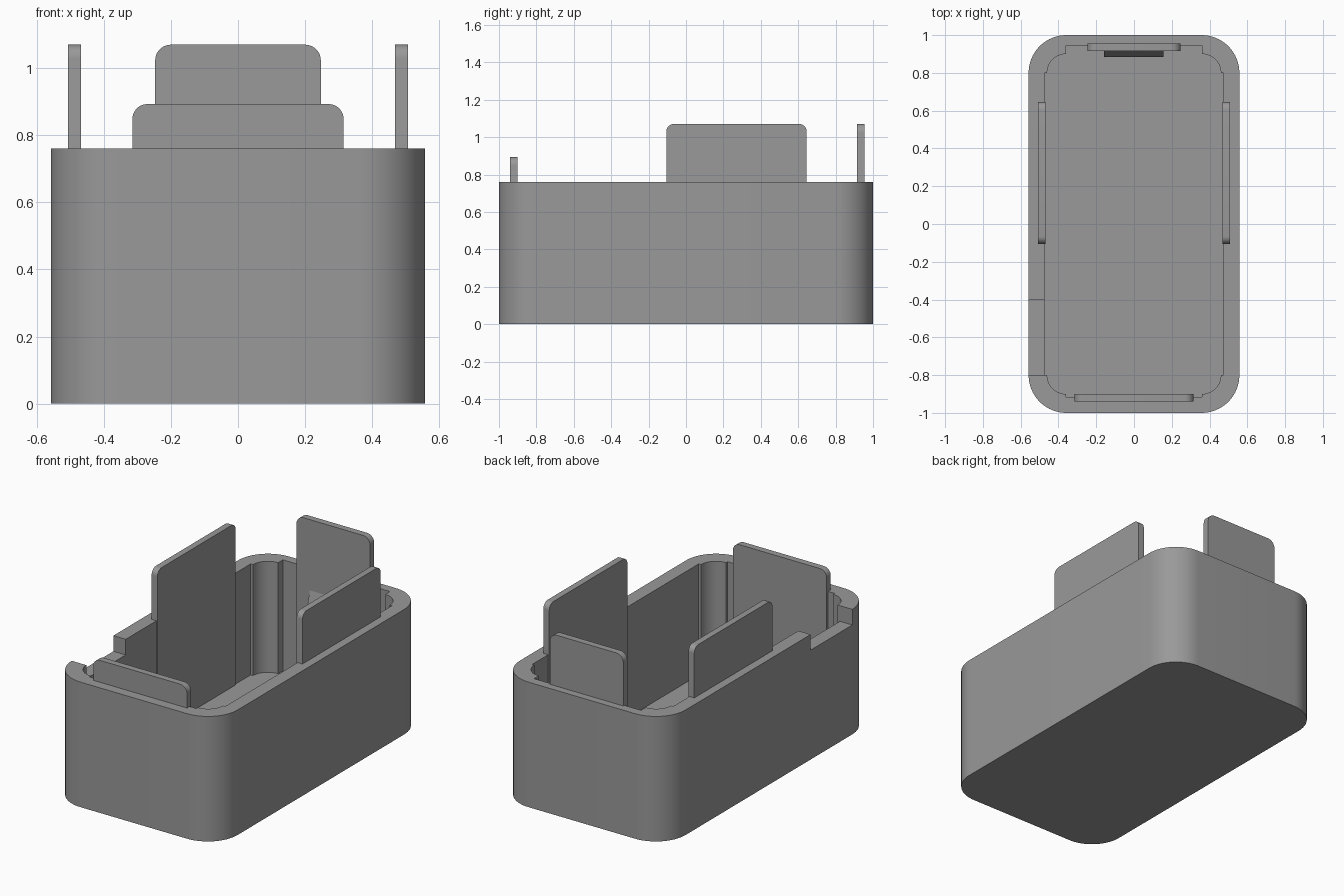
import bpy, bmesh, math
from mathutils import Vector

if "Cube" in bpy.data.objects:
    bpy.data.objects.remove(bpy.data.objects["Cube"])

grey = bpy.data.materials.new("plain grey")
grey.diffuse_color = (0.32, 0.32, 0.32, 1)
grey.use_nodes = True
grey.node_tree.nodes["Principled BSDF"].inputs["Base Color"].default_value = grey.diffuse_color


def arc(cx, cy, r, a0, a1, n):
    return [(cx + r * math.cos(math.radians(a0 + (a1 - a0) * i / n)),
             cy + r * math.sin(math.radians(a0 + (a1 - a0) * i / n))) for i in range(n + 1)]


def extrude(name, points, direction):
    """Closed 3D outline swept along a direction."""
    bm = bmesh.new()
    face = bm.faces.new([bm.verts.new(p) for p in points])
    new = bmesh.ops.extrude_face_region(bm, geom=[face])["geom"]
    verts = [v for v in new if isinstance(v, bmesh.types.BMVert)]
    bmesh.ops.translate(bm, verts=verts, vec=Vector(direction))
    bmesh.ops.recalc_face_normals(bm, faces=bm.faces)
    mesh = bpy.data.meshes.new(name)
    bm.to_mesh(mesh)
    bm.free()
    mesh.materials.append(grey)
    obj = bpy.data.objects.new(name, mesh)
    bpy.context.collection.objects.link(obj)
    return obj


def smooth(obj):
    bpy.ops.object.select_all(action='DESELECT')
    obj.select_set(True)
    bpy.context.view_layer.objects.active = obj
    bpy.ops.object.shade_smooth_by_angle(angle=math.radians(30))


def cut(obj, cutter):
    bpy.context.view_layer.objects.active = obj
    mod = obj.modifiers.new("cut", 'BOOLEAN')
    mod.operation = 'DIFFERENCE'
    mod.solver = 'EXACT'
    mod.object = cutter
    bpy.ops.object.modifier_apply(modifier=mod.name)
    bpy.data.objects.remove(cutter)


RIM, FLOOR = 0.76, 0.085

# Outer tub with rounded corners
outline = []
for sx, sy, a in ((1, 1, 0), (-1, 1, 90), (-1, -1, 180), (1, -1, 270)):
    outline += arc(sx * 0.358, sy * 0.8, 0.2, a, a + 90, 16)
tub = extrude("tub", [(x, y, 0) for x, y in outline], (0, 0, RIM))

# Cavity with thicker rounded corner posts
inner = []
for sx, sy, a, wall in ((1, 1, 0, 0.945), (-1, 1, 90, 0.945),
                        (-1, -1, 180, -0.915), (1, -1, 270, -0.915)):
    corner = arc(sx * 0.36, sy * 0.8, 0.1, a, a + 90, 12)
    side, end = (sx * 0.475, sy * 0.8), (sx * 0.36, wall)
    inner += [side] + corner + [end] if sx == sy else [end] + corner + [side]
cut(tub, extrude("cavity_cutter", [(x, y, FLOOR) for x, y in inner], (0, 0, 1)))

# Notch in the rim of the left wall
cut(tub, extrude("notch_cutter", [(-0.7, -0.8, 0.665), (-0.44, -0.8, 0.665),
                                  (-0.44, -0.4, 0.665), (-0.7, -0.4, 0.665)], (0, 0, 0.5)))
smooth(tub)


def tab_profile(lo, hi, top, r=0.04):
    return ([(lo, FLOOR - 0.01), (hi, FLOOR - 0.01)]
            + arc(hi - r, top - r, r, 0, 90, 8) + arc(lo + r, top - r, r, 90, 180, 8))


# Upright tabs on the side walls
for side, x in (("left", -0.507), ("right", 0.468)):
    smooth(extrude(side + "_tab", [(x, u, z) for u, z in tab_profile(-0.105, 0.645, 1.07)],
                   (0.039, 0, 0)))

# Upright tabs on the end walls
smooth(extrude("back_tab", [(u, 0.915, z) for u, z in tab_profile(-0.247, 0.247, 1.07, 0.047)],
               (0, 0.04, 0)))
smooth(extrude("front_tab", [(u, -0.94, z) for u, z in tab_profile(-0.315, 0.315, 0.893, 0.045)],
               (0, 0.04, 0)))

# Wedge catch on the inner face of the back tab
extrude("catch", [(-0.158, 0.92, 0.64), (-0.158, 0.915, 0.64),
                  (-0.158, 0.885, 0.53), (-0.158, 0.92, 0.53)], (0.314, 0, 0))
